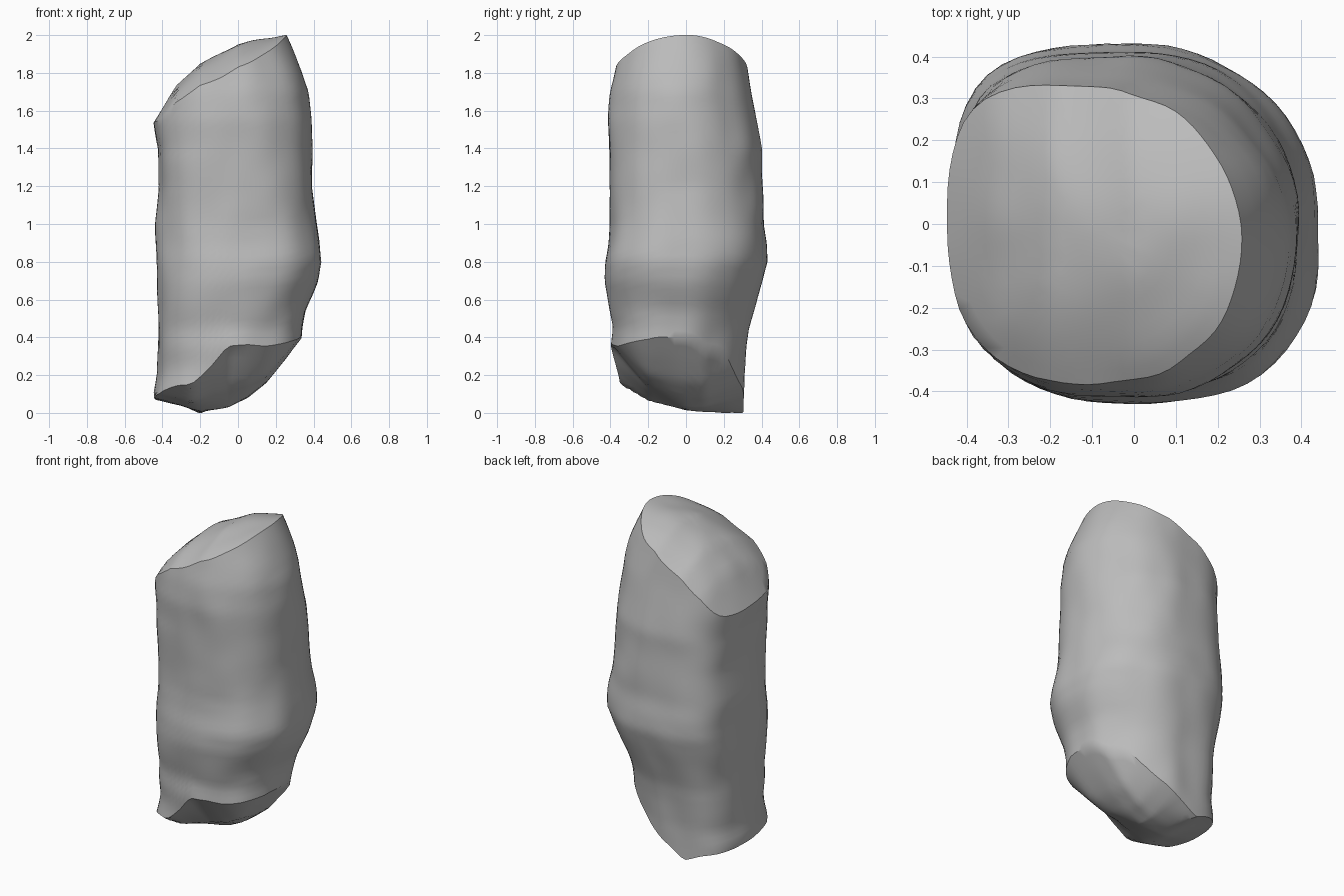
import bpy
import bmesh
import math
from mathutils import Vector, noise

default_cube = bpy.data.objects.get("Cube")
if default_cube:
    bpy.data.objects.remove(default_cube, do_unlink=True)

SIDES, LEVELS, CAP_RINGS = 72, 44, 12

# Width of the pillar by height: z, left x, right x, front y, back y
SECTIONS = [
    (0.0, -0.43, 0.32, -0.36, 0.305),
    (0.1, -0.445, 0.33, -0.37, 0.305),
    (0.2, -0.425, 0.33, -0.37, 0.305),
    (0.35, -0.42, 0.34, -0.395, 0.32),
    (0.45, -0.42, 0.345, -0.385, 0.335),
    (0.55, -0.42, 0.36, -0.405, 0.365),
    (0.7, -0.43, 0.425, -0.43, 0.405),
    (0.8, -0.435, 0.445, -0.43, 0.43),
    (0.9, -0.435, 0.435, -0.41, 0.425),
    (1.0, -0.435, 0.42, -0.40, 0.41),
    (1.2, -0.415, 0.395, -0.405, 0.405),
    (1.4, -0.42, 0.39, -0.41, 0.40),
    (1.55, -0.445, 0.385, -0.415, 0.37),
    (1.7, -0.445, 0.37, -0.40, 0.345),
    (1.8, -0.44, 0.34, -0.38, 0.33),
    (1.9, -0.44, 0.30, -0.365, 0.315),
    (2.0, -0.44, 0.255, -0.355, 0.29),
]
# Squareness of the corners by height:
# z, back right, back left, front left, front right
CORNERS = [
    (0.05, 1.7, 3.7, 2.9, 2.3),
    (0.25, 1.7, 3.8, 2.2, 2.3),
    (0.5, 1.75, 3.6, 2.4, 2.4),
    (0.85, 2.1, 3.4, 2.5, 2.65),
    (1.1, 2.1, 3.4, 2.5, 2.4),
    (1.35, 2, 3.4, 2.8, 2.4),
    (1.6, 1.95, 3.2, 2.4, 2.3),
    (1.9, 1.9, 3, 2.4, 2.1),
]
# Slopes of the two broken ends
TOP_X = [(-0.45, 1.53), (-0.33, 1.73), (-0.2, 1.85), (0, 1.95), (0.25, 2.0)]
BASE_X = [(-0.44, 0.07), (-0.3, 0.04), (-0.2, 0), (-0.05, 0.03),
          (0.05, 0.08), (0.15, 0.16), (0.25, 0.28), (0.34, 0.4)]
BASE_Y = [(-0.39, 0.35), (-0.2, 0.13), (0, 0.02), (0.1, 0)]
BASE_FADE = [(-0.4, 0.6), (-0.25, 0.48), (-0.05, 1)]


def lookup(table, key):
    """Interpolate a table by its first column, clamped at the ends."""
    if key <= table[0][0]:
        return table[0][1:]
    for low, high in zip(table, table[1:]):
        if key <= high[0]:
            t = (key - low[0]) / (high[0] - low[0])
            return [a + (b - a) * t for a, b in zip(low[1:], high[1:])]
    return table[-1][1:]


def rough(x, y, z, scale):
    return noise.noise(Vector((x, y, z)) * scale)


def top_height(x, y):
    return lookup(TOP_X, x)[0] - 0.85 * y * y + 0.01 * rough(x, y, 5, 6)


def base_height(x, y):
    along = lookup(BASE_X, x)[0]
    across = lookup(BASE_Y, y)[0] * lookup(BASE_FADE, x)[0]
    back_rise = 1.8 * max(0, x + 0.2) * max(0, y - 0.1)
    return (math.hypot(along, across) + back_rise
            + 0.008 * rough(x, y, 9, 6))


def wall_point(angle, z):
    """Rounded-square outline whose four corners differ in squareness."""
    left, right, front, back = lookup(SECTIONS, z)
    cx, cy = (left + right) / 2, (front + back) / 2
    c, s = math.cos(angle), math.sin(angle)
    power = lookup(CORNERS, z)[int(angle / (math.pi / 2)) % 4]
    radius = (abs(c / (right - cx)) ** power
              + abs(s / (back - cy)) ** power) ** (-1 / power)
    radius += 0.01 * rough(c * 0.4, s * 0.4, z * 0.7, 6)
    return cx + c * radius, cy + s * radius


def rim_height(angle, surface, z):
    """Height at which the wall meets an end surface."""
    for _ in range(15):
        z = (z + surface(*wall_point(angle, z))) / 2
    return z


def bridge(bm, lower, upper):
    for i in range(SIDES):
        j = (i + 1) % SIDES
        bm.faces.new((lower[i], lower[j], upper[j], upper[i]))


def cap(bm, rim, surface):
    """Close an end with shrinking rings that follow its surface."""
    cx = sum(v.co.x for v in rim) / SIDES
    cy = sum(v.co.y for v in rim) / SIDES
    previous = rim
    for k in range(1, CAP_RINGS):
        t = 1 - k / CAP_RINGS
        ring = []
        for v in rim:
            x, y = cx + (v.co.x - cx) * t, cy + (v.co.y - cy) * t
            ring.append(bm.verts.new((x, y, surface(x, y))))
        bridge(bm, previous, ring)
        previous = ring
    centre = bm.verts.new((cx, cy, surface(cx, cy)))
    for i in range(SIDES):
        bm.faces.new((previous[i], previous[(i + 1) % SIDES], centre))


# Wall of the pillar, running between the two slanted rims
bm = bmesh.new()
angles = [math.tau * i / SIDES for i in range(SIDES)]
spans = [(rim_height(a, base_height, 0.2), rim_height(a, top_height, 1.8))
         for a in angles]
rings = []
for level in range(LEVELS + 1):
    ring = []
    for angle, (low, high) in zip(angles, spans):
        z = low + (high - low) * level / LEVELS
        ring.append(bm.verts.new((*wall_point(angle, z), z)))
    rings.append(ring)
for lower, upper in zip(rings, rings[1:]):
    bridge(bm, lower, upper)

# Broken ends
cap(bm, rings[0], base_height)
cap(bm, rings[-1], top_height)
bmesh.ops.recalc_face_normals(bm, faces=bm.faces)

mesh = bpy.data.meshes.new("rock_pillar")
bm.to_mesh(mesh)
bm.free()
rock = bpy.data.objects.new("rock_pillar", mesh)
bpy.context.collection.objects.link(rock)

# Plain grey stone
stone = bpy.data.materials.new("stone_grey")
stone.use_nodes = True
grey = (0.5, 0.5, 0.5, 1)
stone.diffuse_color = grey
stone.node_tree.nodes["Principled BSDF"].inputs["Base Color"].default_value = grey
mesh.materials.append(stone)

bpy.ops.object.select_all(action="DESELECT")
rock.select_set(True)
bpy.context.view_layer.objects.active = rock
bpy.ops.object.shade_smooth_by_angle(angle=math.radians(35))
